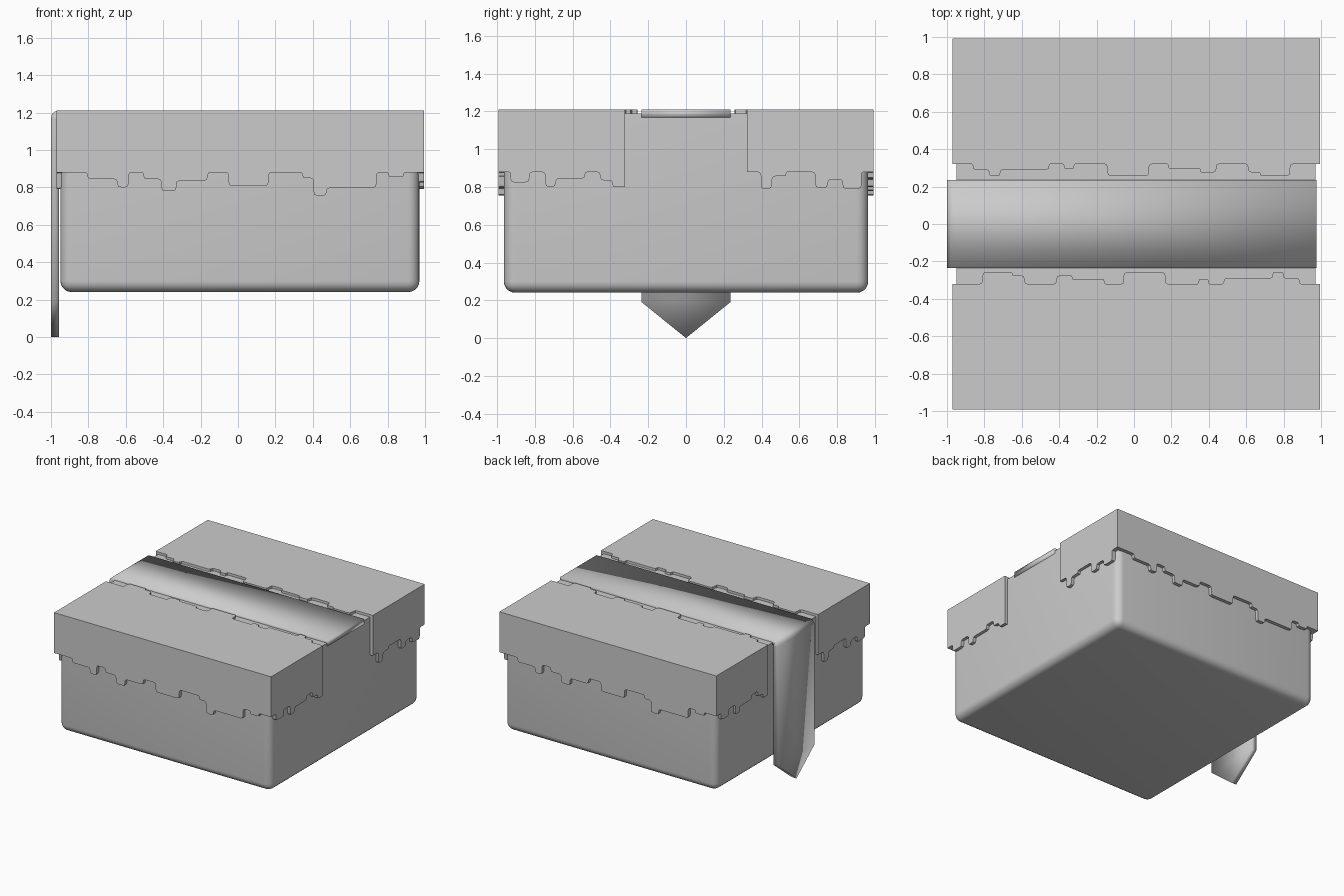
import bpy, bmesh
from math import pi, radians
from mathutils import Vector, Matrix

if "Cube" in bpy.data.objects:
    bpy.data.objects.remove(bpy.data.objects["Cube"])

CX = 0.0125  # centre line of the icing
TOP, SEAM, T = 1.21, 1.175, 0.035


def finish(name, bm, smooth=True):
    bmesh.ops.recalc_face_normals(bm, faces=bm.faces[:])
    me = bpy.data.meshes.new(name)
    bm.to_mesh(me)
    bm.free()
    ob = bpy.data.objects.new(name, me)
    bpy.context.collection.objects.link(ob)
    if smooth:
        bpy.ops.object.select_all(action='DESELECT')
        ob.select_set(True)
        bpy.context.view_layer.objects.active = ob
        bpy.ops.object.shade_smooth_by_angle(angle=radians(35))
    return ob


def drip_outline(u0, u1, base, edge, steps):
    """Closed outline: straight back edge, stepped drip edge with rounded corners."""
    raw, level = [Vector((u0, base)), Vector((u0, edge))], edge
    for u, v in steps:
        raw += [Vector((u, level)), Vector((u, v))]
        level = v
    raw += [Vector((u1, level)), Vector((u1, base))]
    out = raw[:2]
    for a, p, b in zip(raw[1:], raw[2:], raw[3:-1]):
        da, db = a - p, b - p
        r = min(0.02, 0.45 * da.length, 0.45 * db.length)
        s, e = p + da.normalized() * r, p + db.normalized() * r
        out += [s, (s + 2 * p + e) / 4, e]
    return out + raw[-2:]


def panel(bm, outline, place, depth):
    face = bm.faces.new([bm.verts.new(place(p.x, p.y)) for p in outline])
    ext = bmesh.ops.extrude_face_region(bm, geom=[face], use_keep_orig=True)
    moved = [g for g in ext['geom'] if isinstance(g, bmesh.types.BMVert)]
    bmesh.ops.translate(bm, verts=moved, vec=depth)


# Drip steps: position along the edge, level from there on
front = [(-.805, .845), (-.645, .80), (-.585, .88), (-.505, .845), (-.41, .78),
         (-.33, .835), (-.163, .88), (-.05, .807), (.163, .88), (.345, .85),
         (.405, .755), (.473, .797), (.74, .88), (.805, .855), (.885, .88)]
inner = [(-.81, -.257), (-.65, -.275), (-.585, -.322), (-.415, -.275), (-.33, -.295),
         (-.158, -.322), (-.055, -.257), (.168, -.322), (.345, -.295), (.40, -.322),
         (.48, -.29), (.74, -.257), (.80, -.29), (.885, -.322)]
side_near = [(-.93, .825), (-.83, .88), (-.745, .80), (-.69, .845), (-.535, .88),
             (-.455, .835), (-.39, .80)]
side_far = [(.396, .79), (.455, .857), (.53, .88), (.685, .795), (.75, .84),
            (.83, .79), (.93, .88)]

# Icing halves: top sheet plus three hanging walls, the second half turned 180 degrees
XL, XR, YO, YI = -.97, .995, .993, .322
for name, turn in (("icing_front", 0), ("icing_back", pi)):
    bm = bmesh.new()
    panel(bm, drip_outline(XL, XR, -YO, -YI, inner),
          lambda u, v: (u, v, TOP), (0, 0, SEAM - TOP))
    panel(bm, drip_outline(XL, XR, SEAM, .88, front),
          lambda u, v: (u, -YO, v), (0, T, 0))
    panel(bm, drip_outline(-YO + T, -YI, SEAM, .88, side_near),
          lambda u, v: (XR, u, v), (-T, 0, 0))
    panel(bm, drip_outline(YI, YO - T, SEAM, .88, side_far),
          lambda u, v: (XL, -u, v), (T, 0, 0))
    bmesh.ops.rotate(bm, verts=bm.verts[:], cent=(CX, 0, 0),
                     matrix=Matrix.Rotation(turn, 3, 'Z'))
    finish(name, bm)

# Body: block with rounded upright and bottom edges
bm = bmesh.new()
bmesh.ops.create_cube(bm, size=1)
for v in bm.verts:
    v.co = (.01 + v.co.x * 1.92, v.co.y * 1.93, .715 + v.co.z * .95)
edges = [e for e in bm.edges if min(v.co.z for v in e.verts) < .5]
bmesh.ops.bevel(bm, geom=edges, offset=.06, segments=5, profile=.5,
                affect='EDGES', clamp_overlap=True)
finish("body", bm)

# Ribbon: strip over the top, bent down the left side to a pointed tail
bm = bmesh.new()
path = [(.975, TOP), (-.96, TOP), (-.98, 1.205), (-.995, 1.19), (-1, 1.17), (-1, .19)]
pairs = [[bm.verts.new((x, y, z)) for y in (-.235, .235)] for x, z in path]
for (a, b), (c, d) in zip(pairs, pairs[1:]):
    bm.faces.new((a, b, d, c))
bm.faces.new((*pairs[-1], bm.verts.new((-1, 0, 0))))
# ribbon outer side must face up and out
ribbon = finish("ribbon", bm)
if ribbon.data.polygons[0].normal.z < 0:
    ribbon.data.flip_normals()
solid = ribbon.modifiers.new("thickness", 'SOLIDIFY')
solid.thickness, solid.offset, solid.use_even_offset = .043, -1, True
